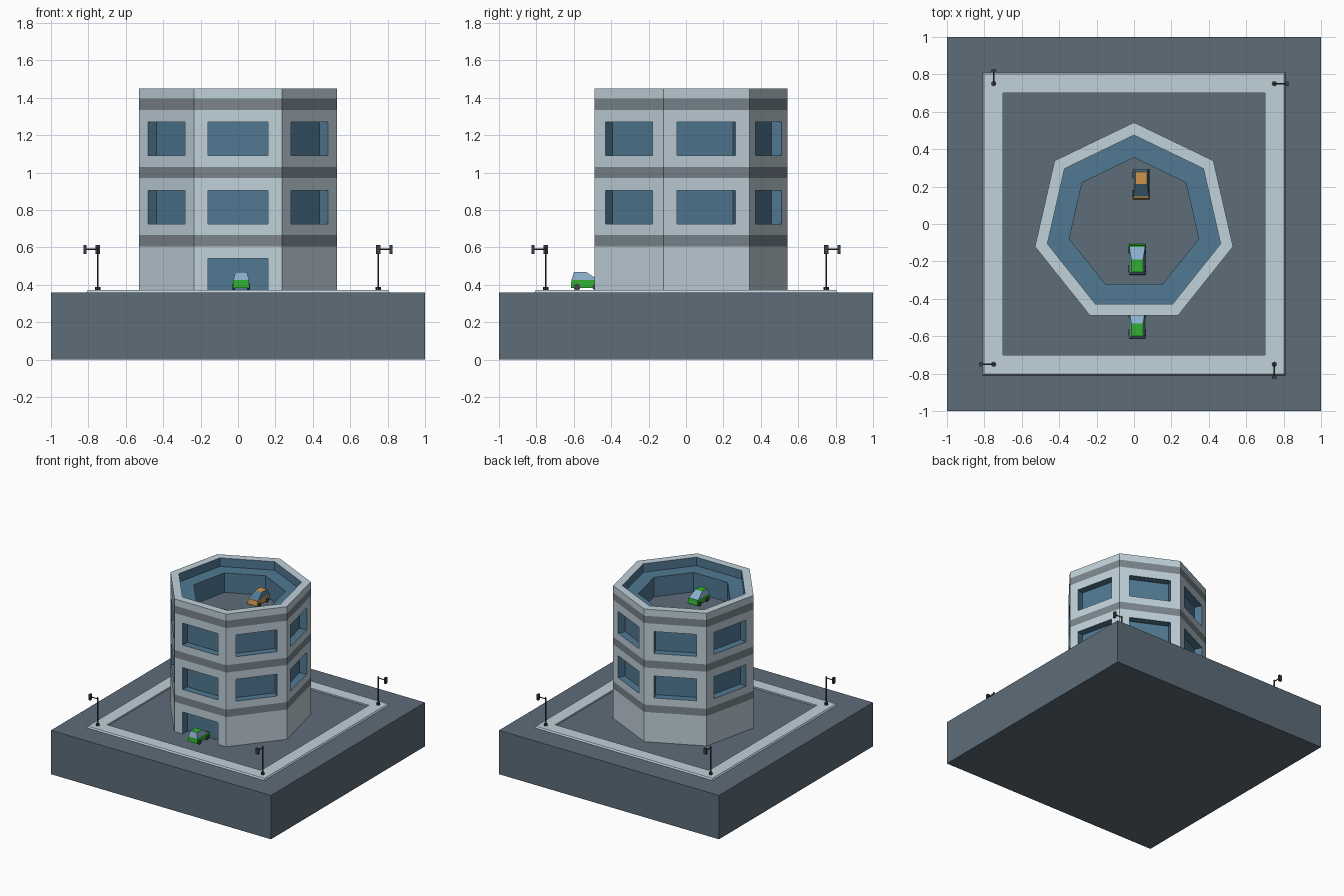
import bpy, bmesh, math
from mathutils import Vector, Matrix

if "Cube" in bpy.data.objects:
    bpy.data.objects.remove(bpy.data.objects["Cube"])


def mat(name, r, g, b):
    m = bpy.data.materials.new(name)
    m.diffuse_color = (r, g, b, 1)
    m.use_nodes = True
    m.node_tree.nodes["Principled BSDF"].inputs["Base Color"].default_value = m.diffuse_color
    return m


SLATE = mat("slate", .11, .15, .19)
PALE = mat("pale_wall", .53, .64, .71)
BAND = mat("band_grey", .20, .24, .27)
BLUE = mat("blue_glass", .08, .19, .29)
DARK = mat("dark_metal", .04, .05, .06)
GREEN = mat("green_paint", .03, .42, .03)
ORANGE = mat("orange_paint", .60, .30, .07)
PANE = mat("car_glass", .25, .42, .60)
TYRE = mat("tyre", .06, .06, .07)


def finish(name, bm, mats):
    me = bpy.data.meshes.new(name)
    bmesh.ops.remove_doubles(bm, verts=bm.verts, dist=1e-5)
    bm.to_mesh(me)
    bm.free()
    for m in mats:
        me.materials.append(m)
    ob = bpy.data.objects.new(name, me)
    bpy.context.collection.objects.link(ob)
    return ob


def face(bm, pts, mi=0):
    f = bm.faces.new([bm.verts.new(p) for p in pts])
    f.material_index = mi
    return f


def box(bm, lo, hi, mi=0, taper=None):
    """Box from lo to hi; taper = (x0, x1, y0, y1) of a different top."""
    x0, x1, y0, y1 = taper or (lo[0], hi[0], lo[1], hi[1])
    b = [(lo[0], lo[1], lo[2]), (hi[0], lo[1], lo[2]), (hi[0], hi[1], lo[2]), (lo[0], hi[1], lo[2])]
    t = [(x0, y0, hi[2]), (x1, y0, hi[2]), (x1, y1, hi[2]), (x0, y1, hi[2])]
    vb, vt = [bm.verts.new(p) for p in b], [bm.verts.new(p) for p in t]
    fs = [bm.faces.new(vb[::-1]), bm.faces.new(vt)]
    fs += [bm.faces.new((vb[i], vb[(i + 1) % 4], vt[(i + 1) % 4], vt[i])) for i in range(4)]
    for f in fs:
        f.material_index = mi
    return fs


def rod(bm, c, r, depth, axis='Z', seg=8, mi=0):
    rot = {'Z': Matrix(), 'X': Matrix.Rotation(math.pi / 2, 4, 'Y')}[axis]
    res = bmesh.ops.create_cone(bm, cap_ends=True, segments=seg, radius1=r, radius2=r,
                                depth=depth, matrix=Matrix.Translation(c) @ rot)
    for f in {f for v in res["verts"] for f in v.link_faces}:
        f.material_index = mi


# Ground block
bm = bmesh.new()
box(bm, (-1, -1, 0), (1, 1, .36))
finish("ground_block", bm, [SLATE])

# Square pavement ring, swept profile of (half size, height)
bm = bmesh.new()
prof = [(.81, .36), (.803, .372), (.70, .372), (.70, .36)]
corner = [(-1, -1), (1, -1), (1, 1), (-1, 1)]
for i in range(4):
    a, b = corner[i], corner[(i + 1) % 4]
    for (r, z), (s, w) in zip(prof, prof[1:]):
        face(bm, [(a[0] * r, a[1] * r, z), (b[0] * r, b[1] * r, z),
                  (b[0] * s, b[1] * s, w), (a[0] * s, a[1] * s, w)])
finish("pavement", bm, [PALE])


# Seven-sided tower
def hept(k, r, z):
    t = math.radians(90 + k * 360 / 7)
    return Vector((r * math.cos(t), r * math.sin(t), z))


R, DEPTH, DECK = .543, .06, 1.22
levels = [.36, .54, .605, .665, .725, .905, .97, 1.03, 1.09, 1.27, 1.335, 1.395, 1.45]
cols = [0, .16, .84, 1]
bm = bmesh.new()
for k in range(7):
    a, b = hept(k, R, 0), hept(k + 1, R, 0)
    n = Vector((b.y - a.y, a.x - b.x, 0)).normalized()
    for row, (z0, z1) in enumerate(zip(levels, levels[1:])):
        for c in range(3):
            p, q = a.lerp(b, cols[c]), a.lerp(b, cols[c + 1])
            up0, up1 = Vector((0, 0, z0)), Vector((0, 0, z1))
            quad = [p + up0, q + up0, q + up1, p + up1]
            door = row == 0 and k == 3
            if c == 1 and (row in (4, 8) or door):
                # recessed window or doorway
                inner = [v - n * DEPTH for v in quad]
                face(bm, inner, 2)
                for i in range(1 if door else 0, 4):
                    j = (i + 1) % 4
                    face(bm, [quad[i], quad[j], inner[j], inner[i]], 2)
            else:
                face(bm, quad, 1 if row in (2, 6, 10) else 0)
    # rim, ledge and inner wall
    chain = [(R, 1.45), (.475, 1.45), (.475, 1.38), (.355, 1.38), (.355, DECK)]
    for i, ((r, z), (s, w)) in enumerate(zip(chain, chain[1:])):
        face(bm, [hept(k, r, z), hept(k + 1, r, z), hept(k + 1, s, w), hept(k, s, w)],
             2 if i else 0)
face(bm, [hept(k, .355, DECK) for k in range(7)], 3)
finish("tower", bm, [PALE, BAND, BLUE, SLATE])


# Street lamps, arm along local +x
def lamp(x, y, turn, i):
    bm = bmesh.new()
    rod(bm, (0, 0, .008), .014, .016)
    rod(bm, (0, 0, .115), .005, .23)
    rod(bm, (.035, 0, .218), .004, .07, 'X')
    box(bm, (.06, -.012, .192), (.075, .012, .24))
    ob = finish("street_lamp_%d" % i, bm, [DARK])
    ob.location = (x, y, .372)
    ob.rotation_euler.z = math.radians(turn)


for i, (x, y, turn) in enumerate([(-.75, -.75, 180), (.75, -.75, 270), (.75, .75, 0), (-.75, .75, 90)]):
    lamp(x, y, turn, i)


# Hatchback cars, nose along local +y
def car(name, paint, glass, loc, turn=0):
    bm = bmesh.new()
    box(bm, (-.044, -.082, .014), (.044, .082, .055), 0, (-.042, .042, -.08, .074))
    cab = box(bm, (-.042, -.08, .055), (.042, .066, .098), 0, (-.031, .031, -.066, 0))
    sides = cab[2:]
    bmesh.ops.inset_individual(bm, faces=sides, thickness=.006, depth=-.001)
    for f in sides:
        f.material_index = 1
    for x in (-.039, .039):
        for y in (-.05, .05):
            rod(bm, (x, y, .018), .018, .014, 'X', 12, 2)
    ob = finish(name, bm, [paint, glass, TYRE])
    ob.location = loc
    ob.rotation_euler.z = math.radians(turn)


car("green_car_entrance", GREEN, PANE, (.017, -.533, .36 + .01))
car("green_car_deck", GREEN, PANE, (.017, -.19, DECK))
car("orange_car_deck", ORANGE, BLUE, (.038, .213, DECK), 180)
